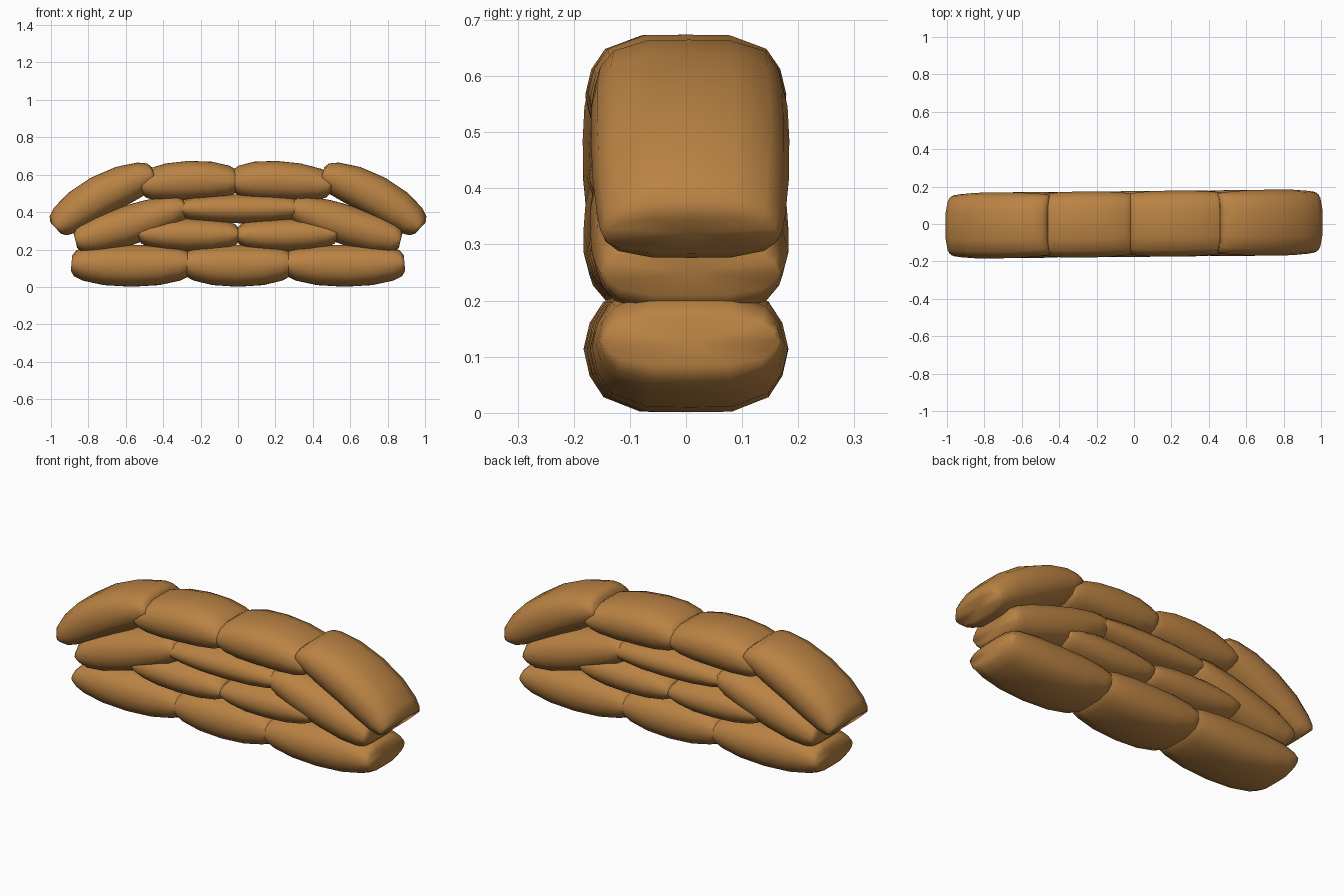
import bpy, bmesh, math
from mathutils import Vector

if "Cube" in bpy.data.objects:
    bpy.data.objects.remove(bpy.data.objects["Cube"])

cloth = bpy.data.materials.new("sackcloth")
cloth.diffuse_color = (0.49, 0.225, 0.057, 1)
cloth.use_nodes = True
cloth.node_tree.nodes["Principled BSDF"].inputs["Base Color"].default_value = cloth.diffuse_color

# quarter of the squarish pillow cross-section, mirrored to a full loop
Q = [(1, 0), (.94, .42), (.8, .76), (.43, .99), (0, 1)]
HALF = Q + [(-x, z) for x, z in reversed(Q[:-1])]
SECTION = HALF + [(x, -z) for x, z in reversed(HALF[1:-1])]

# stations along a bag: position, height factor, width factor
ENDS = [(-1, .38, .9), (-.94, .62, .93), (-.8, .79, .96), (-.45, .95, 1)]
STATIONS = ENDS + [(0, 1, 1.01)] + [(-s, h, w) for s, h, w in reversed(ENDS)]
WIDTH = 0.175
SKEW = 0.01


def bag(name, start, mid, end, height):
    """Stuffed bag swept along a curved spine through three x-z points."""
    a, m, b = (Vector((p[0], 0, p[1])) for p in (start, mid, end))

    def spine(s):
        return m + (b - a) * s / 2 + ((a + b) / 2 - m) * s * s

    def skewed(v):
        return Vector((v.x, v.y + SKEW * v.x, v.z))

    bm = bmesh.new()
    rings = []
    for s, h, w in STATIONS:
        t = ((b - a) / 2 + ((a + b) - 2 * m) * s).normalized()
        up = Vector((-t.z, 0, t.x))
        rings.append([bm.verts.new(skewed(spine(s) + up * z * h * height
                                          + Vector((0, y * w * WIDTH, 0))))
                      for y, z in SECTION])
    n = len(SECTION)
    for r0, r1 in zip(rings, rings[1:]):
        for i in range(n):
            j = (i + 1) % n
            bm.faces.new((r0[i], r0[j], r1[j], r1[i]))
    # slightly dimpled ends
    for ring, s in ((rings[0], -.97), (rings[-1], .97)):
        c = bm.verts.new(skewed(spine(s)))
        for i in range(n):
            bm.faces.new((ring[i], ring[(i + 1) % n], c))
    bmesh.ops.recalc_face_normals(bm, faces=bm.faces)
    me = bpy.data.meshes.new(name)
    bm.to_mesh(me)
    bm.free()
    me.materials.append(cloth)
    ob = bpy.data.objects.new(name, me)
    bpy.context.collection.objects.link(ob)
    bpy.ops.object.select_all(action='DESELECT')
    ob.select_set(True)
    bpy.context.view_layer.objects.active = ob
    bpy.ops.object.shade_smooth_by_angle(angle=math.radians(75))
    return ob


# bottom row
for i, x in enumerate((-.57, 0, .57)):
    half = .32 if x else .29
    bag(f"bottom_bag_{i + 1}", (x - half, .128), (x, .113), (x + half, .128), .112)

# mirrored pairs: second row, leaning bags and outer top bags
for side, label in ((-1, "left"), (1, "right")):
    def m(x, z):
        return (side * x, z)
    bag(f"second_row_bag_{label}", m(-.005, .28), m(.26, .278), m(.53, .287), .088)
    bag(f"leaning_bag_{label}", m(.87, .25), m(.61, .322), m(.28, .43), .107)
    bag(f"top_outer_bag_{label}", m(.975, .315), m(.735, .487), m(.45, .6), .11)

# centre of third row and the two crown bags
bag("third_row_bag", (-.32, .42), (.02, .418), (.34, .42), .078)
bag("top_inner_bag_left", (-.52, .54), (-.26, .568), (.0, .56), .106)
bag("top_inner_bag_right", (-.03, .56), (.2, .568), (.5, .54), .106)
